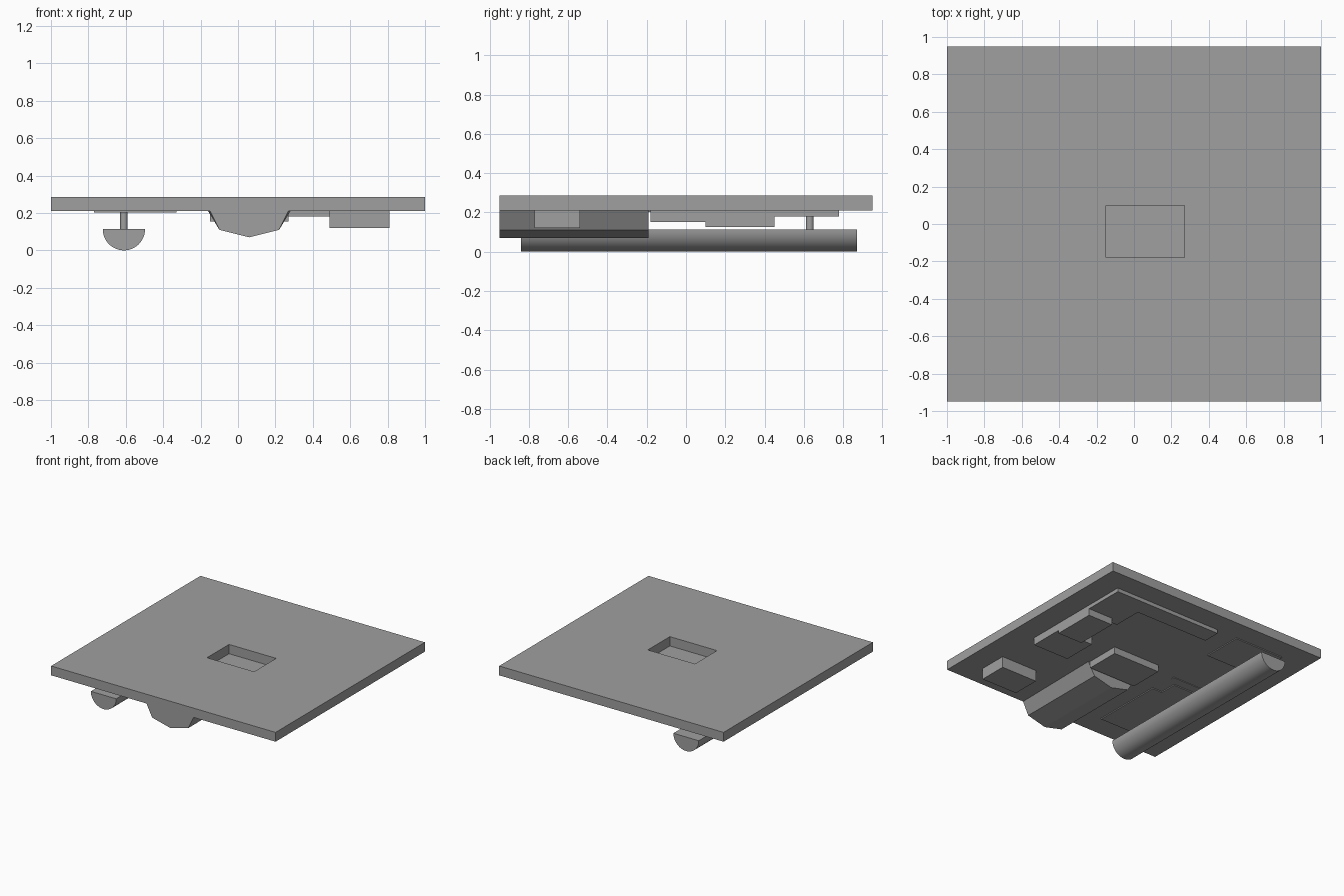
import bpy
import bmesh
import math

cube = bpy.data.objects.get("Cube")
if cube:
    bpy.data.objects.remove(cube, do_unlink=True)

GREY = (0.35, 0.35, 0.35, 1.0)
grey = bpy.data.materials.new("plain_grey")
grey.use_nodes = True
grey.diffuse_color = GREY
grey.node_tree.nodes["Principled BSDF"].inputs["Base Color"].default_value = GREY

UNDER = 0.21   # underside of the slab
TOP = 0.285


def add_object(name, bm):
    bmesh.ops.recalc_face_normals(bm, faces=bm.faces)
    mesh = bpy.data.meshes.new(name)
    bm.to_mesh(mesh)
    bm.free()
    mesh.materials.append(grey)
    obj = bpy.data.objects.new(name, mesh)
    bpy.context.collection.objects.link(obj)
    return obj


def box(name, x, y, z):
    bm = bmesh.new()
    bmesh.ops.create_cube(bm, size=1)
    for v in bm.verts:
        v.co = [lo + (c + 0.5) * (hi - lo) for c, (lo, hi) in zip(v.co, (x, y, z))]
    return add_object(name, bm)


def loft(name, front, back, y):
    """Solid between two x-z outlines with equal point counts."""
    bm = bmesh.new()
    a = [bm.verts.new((px, y[0], pz)) for px, pz in front]
    b = [bm.verts.new((px, y[1], pz)) for px, pz in back]
    bm.faces.new(a)
    bm.faces.new(b[::-1])
    n = len(a)
    for i in range(n):
        j = (i + 1) % n
        bm.faces.new((a[i], b[i], b[j], a[j]))
    return add_object(name, bm)


def smooth(obj):
    bpy.ops.object.select_all(action='DESELECT')
    obj.select_set(True)
    bpy.context.view_layer.objects.active = obj
    bpy.ops.object.shade_smooth_by_angle(angle=math.radians(30))


# Ground slab with a rectangular opening
slab = box("slab", (-1, 1), (-0.95, 0.95), (UNDER, TOP))
cutter = box("opening_cutter", (-0.15, 0.27), (-0.18, 0.10), (UNDER - 0.1, TOP + 0.1))
cut = slab.modifiers.new("opening", 'BOOLEAN')
cut.object = cutter
cut.solver = 'EXACT'
cutter.hide_render = True
cutter.hide_viewport = True

# Blocks hanging below the slab: x range, y range, bottom height
blocks = {
    "opening_floor": ((-0.15, 0.27), (-0.18, 0.10), 0.155),
    "front_block": ((0.49, 0.81), (-0.77, -0.54), 0.12),
    "middle_block": ((0.49, 0.81), (-0.18, 0.10), 0.15),
    "rear_block": ((0.59, 0.81), (0.10, 0.45), 0.125),
    "corner_arm": ((0.50, 0.81), (0.40, 0.64), 0.18),
    "rear_arm": ((-0.15, 0.81), (0.64, 0.78), 0.18),
    "front_plate": ((-0.77, -0.33), (-0.77, -0.18), 0.202),
    "step_plate": ((-0.77, -0.42), (-0.18, -0.04), 0.202),
    "thin_strip": ((-0.77, -0.35), (0.01, 0.04), 0.205),
    "rear_plate": ((-0.77, -0.33), (0.45, 0.78), 0.202),
}
for name, (x, y, bottom) in blocks.items():
    box(name, x, y, (bottom, UNDER))

# Faceted keel, slightly wider at the back
CENTRE = 0.06


def keel_outline(half):
    side = [(half, UNDER), (0.16, 0.11)]
    return ([(CENTRE - w, z) for w, z in side] + [(CENTRE, 0.07)]
            + [(CENTRE + w, z) for w, z in reversed(side)])


loft("keel", keel_outline(0.21), keel_outline(0.22), (-0.95, -0.19))

# Half-round trough
R = 0.113
arc = [(-0.61 + R * math.cos(t), R + R * math.sin(t))
       for t in (math.pi * (1 + i / 24) for i in range(25))]
smooth(loft("half_round_bar", arc, arc, (-0.84, 0.87)))

# Post joining the bar to the rear plate
bm = bmesh.new()
bmesh.ops.create_cone(bm, cap_ends=True, segments=16, radius1=0.02, radius2=0.02, depth=UNDER - R + 0.01)
bmesh.ops.translate(bm, verts=bm.verts, vec=(-0.61, 0.63, (UNDER + R) / 2))
smooth(add_object("post", bm))
